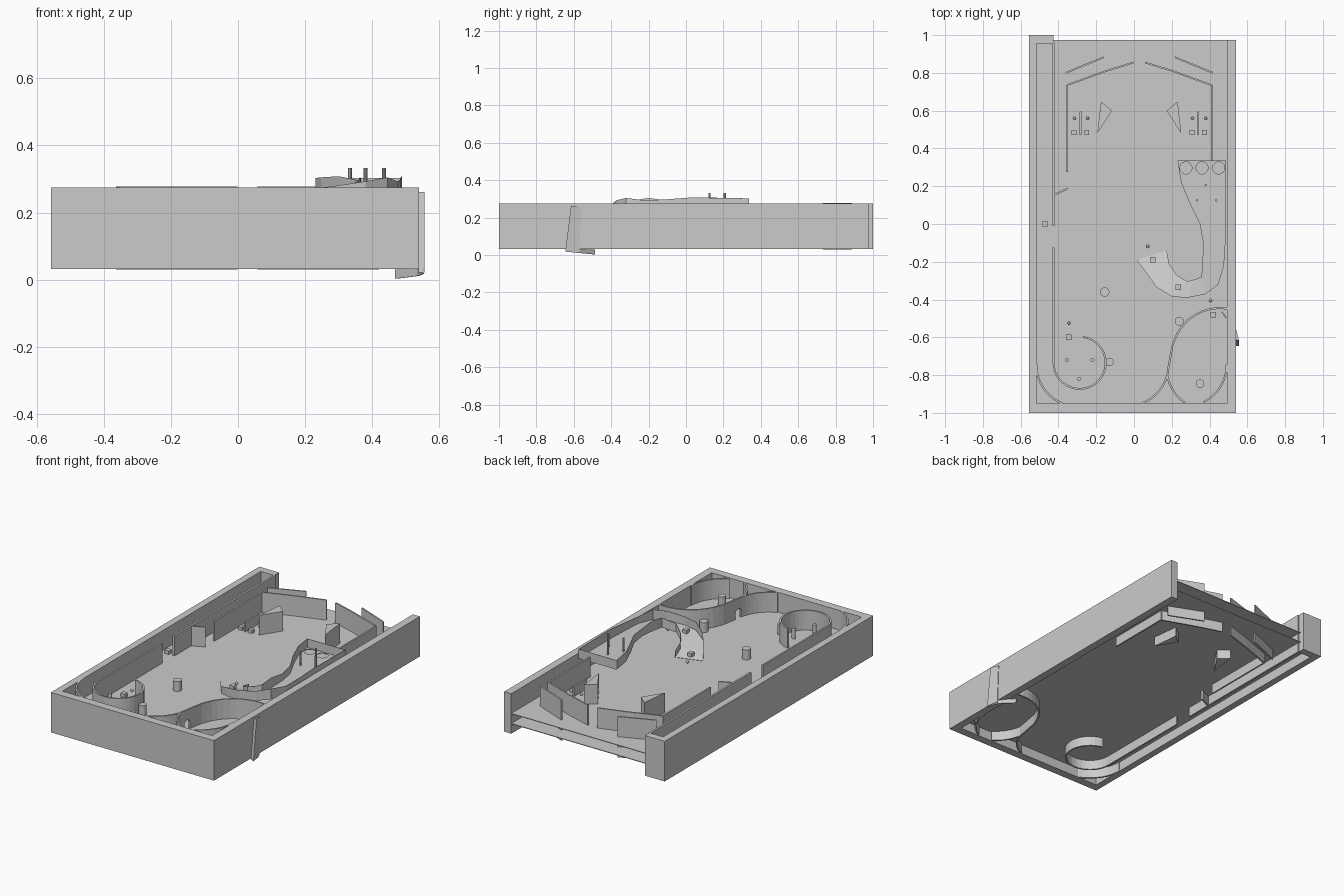
import bpy, bmesh, math
from mathutils import Vector

if "Cube" in bpy.data.objects:
    bpy.data.objects.remove(bpy.data.objects["Cube"])

LOW, TOP, DECK = 0.032, 0.275, 0.155   # wall bottom, wall top, playfield surface


def make(name, bm):
    bmesh.ops.recalc_face_normals(bm, faces=bm.faces)
    me = bpy.data.meshes.new(name)
    bm.to_mesh(me)
    bm.free()
    ob = bpy.data.objects.new(name, me)
    bpy.context.collection.objects.link(ob)
    return ob


def prism(name, pts, z0, z1):
    bm = bmesh.new()
    a = [bm.verts.new((x, y, z0)) for x, y in pts]
    b = [bm.verts.new((x, y, z1)) for x, y in pts]
    bm.faces.new(a)
    bm.faces.new(b)
    for i in range(len(a)):
        j = (i + 1) % len(a)
        bm.faces.new((a[i], a[j], b[j], b[i]))
    return make(name, bm)


def box(name, x0, x1, y0, y1, z0=LOW, z1=TOP):
    return prism(name, [(x0, y0), (x1, y0), (x1, y1), (x0, y1)], z0, z1)


def cyl(name, x, y, r, z0, z1, n=20):
    return prism(name, arc(x, y, r, 0, 360, n)[:-1], z0, z1)


def arc(cx, cy, r, a0, a1, n=12):
    angles = [math.radians(a0 + (a1 - a0) * i / n) for i in range(n + 1)]
    return [(cx + r * math.cos(a), cy + r * math.sin(a)) for a in angles]


def wall(name, path, t=0.01, bottom=LOW, top=TOP):
    """Thin upright strip along a path; bottom/top may be lists."""
    p = [Vector(q) for q in path]
    n = len(p)
    lo = bottom if isinstance(bottom, list) else [bottom] * n
    hi = top if isinstance(top, list) else [top] * n
    bm = bmesh.new()
    rings = []
    for i in range(n):
        d = (p[min(i + 1, n - 1)] - p[max(i - 1, 0)]).normalized()
        o = Vector((-d.y, d.x)) * t / 2
        a, b = p[i] - o, p[i] + o
        rings.append([bm.verts.new(v) for v in (
            (a.x, a.y, lo[i]), (b.x, b.y, lo[i]), (b.x, b.y, hi[i]), (a.x, a.y, hi[i]))])
    bm.faces.new(rings[0])
    bm.faces.new(rings[-1])
    for r, s in zip(rings, rings[1:]):
        for k in range(4):
            m = (k + 1) % 4
            bm.faces.new((r[k], r[m], s[m], s[k]))
    return make(name, bm)


def cut(ob, cutter):
    m = ob.modifiers.new("cut", 'BOOLEAN')
    m.operation = 'DIFFERENCE'
    m.solver = 'EXACT'
    m.object = cutter
    cutter.hide_render = True
    cutter.hide_viewport = True


# Cabinet frame, open at the back, with the playfield and a second sheet beneath it
prism("cabinet_frame", [(-.557, 1), (-.557, -1), (.539, -1), (.539, .975), (.492, .975),
                        (.492, -.95), (-.515, -.95), (-.515, .955), (-.425, .955), (-.425, 1)], LOW, TOP)
box("playfield", -.55, .537, -.99, .974, DECK - .004, DECK)
box("lower_sheet", -.55, .537, -.99, .974, .09, .094)

# Ball lane divider with its opening and the curl at the end
box("lane_divider_back", -.432, -.42, -.01, .96)
wall("lane_divider_curl", [(-.426, -.125)] + arc(-.288, -.735, .138, 180, 442, 26))
wall("lane_deflector", [(-.42, .155), (-.35, .188)])

# Rounded corners at the front
wall("corner_curve_left", arc(-.295, -.745, .222, 180, 248, 10))
wall("corner_curve_right", arc(.268, -.745, .222, -63, 0, 10))
wall("corner_curve_inner", arc(.40, -.76, .228, 190, 235, 8))
s_wall = wall("sweeping_wall", arc(-.035, -.745, .218, -68, -4, 9)
              + [(.195, -.69), (.203, -.645)] + arc(.455, -.70, .255, 160, 82, 10) + [(.492, -.44)])

# Arched ball tunnel through the sweeping wall
bm = bmesh.new()
prof = [(-.78, DECK), (-.735, DECK)] + [(y, z) for y, z in arc(-.7575, .19, .0225, 0, 180, 10)]
f = bm.faces.new([bm.verts.new((.12, y, z)) for y, z in prof])
ext = bmesh.ops.extrude_face_region(bm, geom=[f])
bmesh.ops.translate(bm, vec=(.12, 0, 0), verts=[v for v in ext['geom'] if isinstance(v, bmesh.types.BMVert)])
cut(s_wall, make("tunnel_cutter", bm))
wall("exit_gate", [(.465, -.465), (.488, -.497)], .006, DECK, .21)

# Back lanes: side rails, angled guides, kickers and outer panels
box("side_rail_left", -.36, -.35, .275, .735)
box("side_rail_right", .407, .417, .335, .735)
for side, s, c in (("left", -1, 0), ("right", 1, .056)):
    for part, a, b in (("inner", (.355, .735), (.157, .807)), ("tip", (.157, .807), (.003, .855)),
                       ("outer", (.362, .80), (.16, .883))):
        wall(f"guide_{part}_{side}", [(s * a[0] + c, a[1]), (s * b[0] + c, b[1])], .009, .03, .277)
    prism(f"kicker_{side}", [(s * x + c, y) for x, y in ((.175, .648), (.117, .60), (.194, .48))], LOW, TOP)
    box(f"lane_separator_{side}", s * .284 + c - .005, s * .284 + c + .005, .47, .595, DECK, .215)
    for x in (.317, .25):
        box("lane_switch", s * x + c - .013, s * x + c + .013, .472, .498, DECK, .175)

# Bumper posts, pins, switches and balls
for x, y, r in ((-.155, -.36, .025), (-.13, -.73, .022), (.24, -.515, .024), (.35, -.845, .022)):
    cyl("bumper_post", x, y, r, DECK - .003, .215)
for x, y in ((-.355, -.72), (-.22, -.72), (-.29, -.82)):
    cyl("pin", x, y, .011, DECK - .003, .22, 12)
for x, y, z in ((-.345, -.60, DECK), (.10, -.19, .165), (.235, -.335, .215), (.42, -.48, DECK), (-.47, 0, DECK)):
    box("switch", x - .014, x + .014, y - .014, y + .014, z, z + .022)
for x, y in ((-.345, -.525), (.073, -.118), (.405, -.405), (-.315, .56), (-.245, .56), (.31, .56), (.38, .56)):
    bm = bmesh.new()
    bmesh.ops.create_uvsphere(bm, u_segments=24, v_segments=14, radius=.008)
    bmesh.ops.translate(bm, vec=(x, y, DECK + .008), verts=bm.verts)
    make("marker_ball", bm)

# Curved ramp: outer edge, inner edge, floor height, wall height
outer = [(.015, -.19), (.06, -.25), (.12, -.335), (.20, -.383), (.28, -.39), (.38, -.37),
         (.445, -.32), (.475, -.22), (.483, -.1), (.487, .03), (.487, .2), (.487, .335)]
inner = [(.172, -.14), (.185, -.21), (.225, -.27), (.28, -.305), (.32, -.295), (.358, -.28),
         (.364, -.2), (.367, -.1), (.35, 0), (.3, .1), (.25, .22), (.232, .335)]
floor = [.157, .178, .2, .22, .228, .238, .245, .25, .25, .25, .25, .25]
height = [.035, .038, .04, .05, .05, .055, .06, .042, .048, .058, .055, .053]
bm = bmesh.new()
rows = []
for o, i, z in zip(outer, inner, floor):
    rows.append([bm.verts.new((*q, h)) for q, h in ((o, z), (i, z), (i, z - .004), (o, z - .004))])
for r, s in zip(rows, rows[1:]):
    for k in range(4):
        bm.faces.new((r[k], r[(k + 1) % 4], s[(k + 1) % 4], s[k]))
bm.faces.new(rows[0])
bm.faces.new(rows[-1])
ramp = make("ramp_floor", bm)
tops = [z + h for z, h in zip(floor, height)]
wall("ramp_wall_outer", outer, .002, floor, tops)
wall("ramp_wall_inner", inner, .002, floor, tops)
wall("ramp_wall_end", [(.232, .335), (.488, .335)], .002, .25, .303)

# Drop holes and pins on the ramp
for x in (.275, .36, .448):
    cut(ramp, cyl("hole_cutter", x, .297, .032, .2, .3, 24))
for x, y in ((.38, .207), (.333, .125), (.435, .125)):
    cyl("ramp_pin", x, y, .006, .249, .333, 10)

# Launch lever on the right outside: a tilted wedge blade and a thin foot below the cabinet
bm = bmesh.new()
a = [bm.verts.new(v) for v in ((.538, -.645, .022), (.538, -.57, .02), (.538, -.56, .255), (.538, -.615, .262))]
b = [bm.verts.new((v.co.x + w, v.co.y, v.co.z)) for v, w in zip(a, (.017, .004, .004, .017))]
bm.faces.new(a)
bm.faces.new(b)
for k in range(4):
    bm.faces.new((a[k], a[(k + 1) % 4], b[(k + 1) % 4], b[k]))
make("launch_lever", bm)
wall("lever_foot", [(.552, -.645), (.535, -.57), (.47, -.487)], .005, [.018, .011, .003], [.036, .034, .03])
